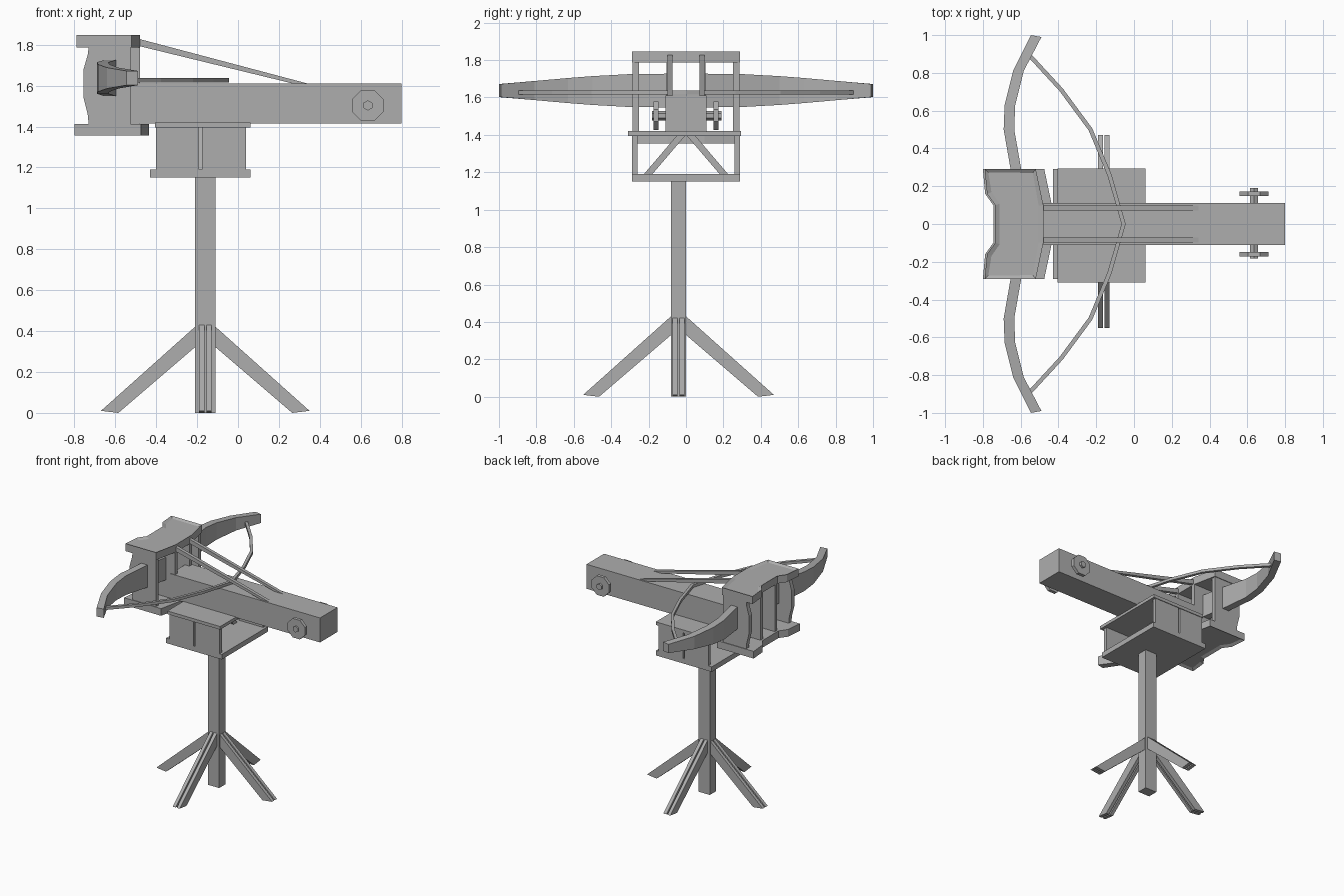
import bpy, bmesh, math
from mathutils import Vector

if "Cube" in bpy.data.objects:
    bpy.data.objects.remove(bpy.data.objects["Cube"])

GREY = (0.42, 0.42, 0.42, 1)
mat = bpy.data.materials.new("plain_grey")
mat.use_nodes = True
mat.diffuse_color = GREY
mat.node_tree.nodes["Principled BSDF"].inputs["Base Color"].default_value = GREY


def finish(name, bm):
    bmesh.ops.recalc_face_normals(bm, faces=bm.faces)
    me = bpy.data.meshes.new(name)
    bm.to_mesh(me)
    bm.free()
    me.materials.append(mat)
    ob = bpy.data.objects.new(name, me)
    bpy.context.collection.objects.link(ob)
    return ob


def prism(name, pts, axis, lo, hi, rim=None):
    """Extrude a flat outline along an axis; rim recesses the 'hi' or 'lo' cap."""
    def place(p, d):
        c = list(p)
        c.insert("xyz".index(axis), d)
        return c
    bm = bmesh.new()
    a = [bm.verts.new(place(p, lo)) for p in pts]
    b = [bm.verts.new(place(p, hi)) for p in pts]
    caps = {"lo": bm.faces.new(a[::-1]), "hi": bm.faces.new(b)}
    for i in range(len(pts)):
        j = (i + 1) % len(pts)
        bm.faces.new((a[i], a[j], b[j], b[i]))
    bmesh.ops.recalc_face_normals(bm, faces=bm.faces)
    if rim:
        bmesh.ops.inset_region(bm, faces=[caps[rim]], thickness=0.025)
        shift = Vector(place((0, 0), -0.012 if rim == "hi" else 0.012))
        bmesh.ops.translate(bm, verts=caps[rim].verts, vec=shift)
    return finish(name, bm)


def box(name, x, y, z):
    return prism(name, [(x[0], y[0]), (x[1], y[0]), (x[1], y[1]), (x[0], y[1])], "z", *z)


def sweep(name, rings):
    """Skin a row of four-cornered sections."""
    bm = bmesh.new()
    rows = [[bm.verts.new(p) for p in r] for r in rings]
    for r, s in zip(rows, rows[1:]):
        for i in range(4):
            j = (i + 1) % 4
            bm.faces.new((r[i], r[j], s[j], s[i]))
    bm.faces.new(rows[0])
    bm.faces.new(rows[-1])
    return finish(name, bm)


def polygon(cx, cz, r, n):
    return [(cx + r * math.cos(math.tau * (i + 0.5) / n),
             cz + r * math.sin(math.tau * (i + 0.5) / n)) for i in range(n)]


# Stand: square post and four twin-strip legs
PX, PY = -0.16, -0.04
box("post", (PX - 0.05, PX + 0.05), (PY - 0.04, PY + 0.04), (0, 1.16))
leg = [(0.04, 0.43), (0.04, 0.33), (0.425, 0), (0.51, 0.01)]
for s, side in ((-1, "a"), (1, "b")):
    for o in (-0.018, 0.018):
        prism("leg_x_" + side, [(PX + s * u, z) for u, z in leg],
              "y", PY + o - 0.013, PY + o + 0.013)
        prism("leg_y_" + side, [(PY + s * u, z) for u, z in leg],
              "x", PX + o - 0.013, PX + o + 0.013)

# Open mounting box with split side walls and diagonal braces
box("mount_floor", (-0.43, 0.06), (-0.29, 0.29), (1.15, 1.19))
box("mount_top", (-0.405, 0.06), (-0.31, 0.295), (1.395, 1.42))
for s in (-1, 1):
    y = sorted((s * 0.26, s * 0.29))
    box("mount_wall_back", (-0.40, -0.19), y, (1.19, 1.395))
    box("mount_wall_front", (-0.175, 0.04), y, (1.19, 1.395))
    prism("mount_brace", [(s * 0.225, 1.19), (s * 0.18, 1.19),
                          (s * 0.005, 1.395), (s * 0.05, 1.395)], "x", -0.20, -0.165)

# Main beam
box("beam", (-0.52, 0.80), (-0.11, 0.11), (1.415, 1.61))


# Bow housing: notched plates, curved outer cheeks, inner walls
def plate(back, front):
    half = [(front, 0.10), (front - 0.04, 0.29), (back, 0.29),
            (back + 0.012, 0.16), (back + 0.055, 0.10)]
    return half + [(x, -y) for x, y in half[::-1]]


prism("housing_base", plate(-0.80, -0.435), "z", 1.355, 1.412, "lo")
prism("housing_cap", plate(-0.79, -0.48), "z", 1.787, 1.847, "hi")
cheek = [(-0.525, 1.41), (-0.525, 1.79), (-0.73, 1.79), (-0.735, 1.75),
         (-0.755, 1.68), (-0.755, 1.54), (-0.735, 1.46), (-0.73, 1.41)]
for s in (-1, 1):
    prism("outer_cheek", cheek, "y", *sorted((s * 0.25, s * 0.285)))
    box("inner_wall", (-0.73, -0.48), sorted((s * 0.075, s * 0.105)), (1.41, 1.79))

# Bow arms: distance out, centre x, half height
ARM = [(0.10, -0.59, 0.09), (0.30, -0.627, 0.088), (0.50, -0.662, 0.077),
       (0.63, -0.657, 0.067), (0.81, -0.612, 0.051), (0.995, -0.518, 0.035)]
MID = 1.637
for s, side in ((1, "left"), (-1, "right")):
    rings = []
    for y, x, h in ARM:
        t = 0.005 if y > 0.9 else 0
        rings.append([(x - 0.028, s * (y + t), MID - h), (x + 0.028, s * (y - t), MID - h),
                      (x + 0.028, s * (y - t), MID + h), (x - 0.028, s * (y + t), MID + h)])
    sweep("bow_arm_" + side, rings)

# Bowstring
half = [(-0.56, 0.90), (-0.385, 0.71), (-0.23, 0.50), (-0.13, 0.26)]
path = [Vector(p) for p in half + [(-0.055, 0)] + [(x, -y) for x, y in half[::-1]]]
rings = []
for i, p in enumerate(path):
    d = (path[min(i + 1, len(path) - 1)] - path[max(i - 1, 0)]).normalized()
    n = Vector((-d.y, d.x)) * 0.011
    rings.append([(*(p + n), 1.615), (*(p - n), 1.615), (*(p - n), 1.637), (*(p + n), 1.637)])
sweep("bowstring", rings)

# Sloping stay bars from cap to beam
for s in (-1, 1):
    prism("stay_bar", [(-0.49, 1.83), (-0.49, 1.795), (0.29, 1.605), (0.36, 1.605)],
          "y", *sorted((s * 0.072, s * 0.098)))

# Winding wheels on a hexagonal axle
prism("axle", polygon(0.635, 1.503, 0.025, 6), "y", -0.183, 0.19)
for s in (-1, 1):
    prism("winding_wheel", polygon(0.635, 1.503, 0.082, 8), "y", *sorted((s * 0.147, s * 0.173)))
